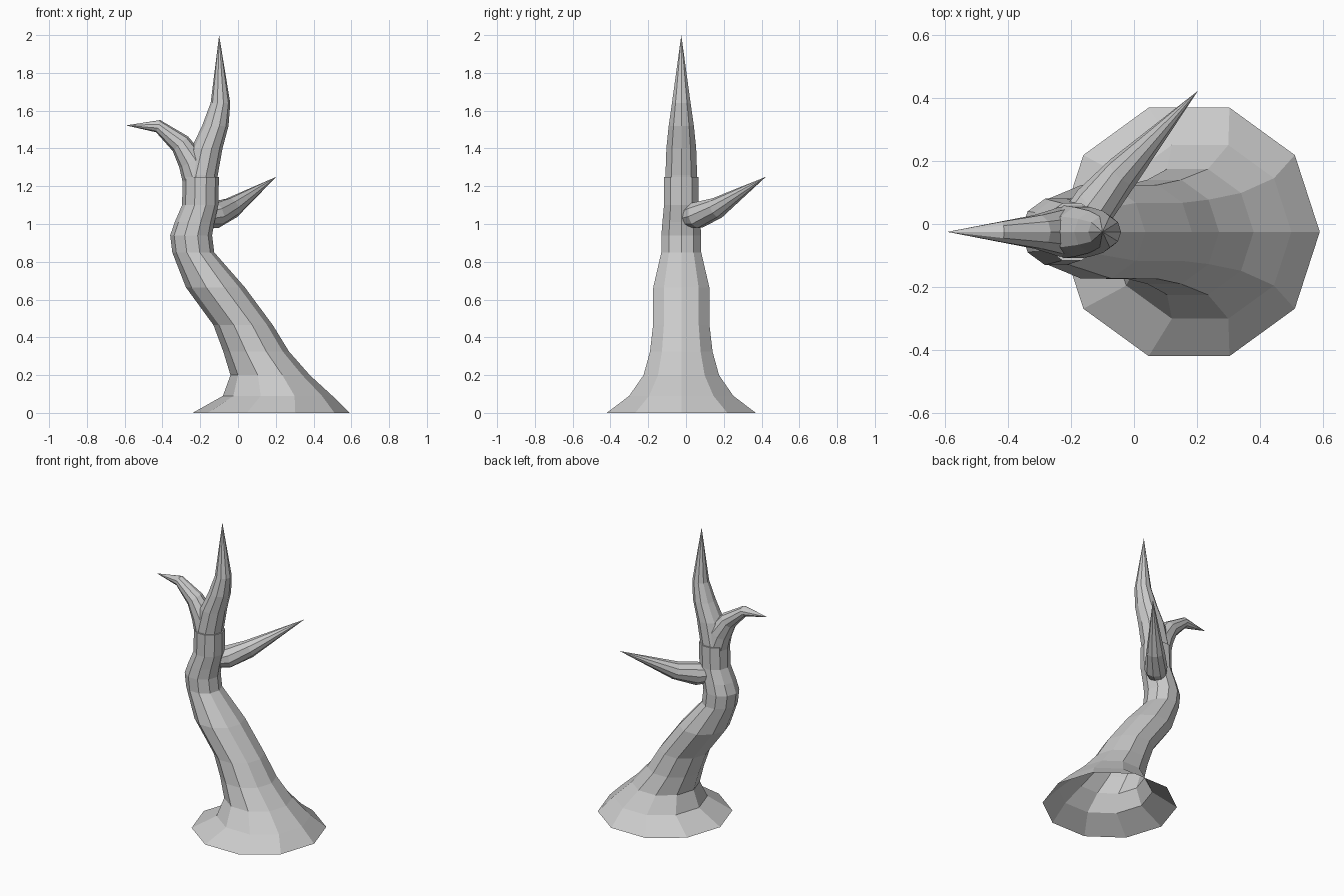
import bpy, bmesh, math
from mathutils import Vector

if "Cube" in bpy.data.objects:
    bpy.data.objects.remove(bpy.data.objects["Cube"])

SIDES = 10
Y = -0.025  # trunk plane


def tube(name, rings, tip=None, level=False, cap_top=False, cap_start=True):
    """Loft rings (x, y, z, radius) into a faceted limb, optionally ending in a point."""
    bm = bmesh.new()
    pts = [Vector(r[:3]) for r in rings] + ([Vector(tip)] if tip else [])
    loops = []
    for i, ring in enumerate(rings):
        d = pts[min(i + 1, len(pts) - 1)] - pts[max(i - 1, 0)]
        if level:
            d = Vector((0, 0, 1))
        d.normalize()
        side = Vector((0, 1, 0)).cross(d).normalized()
        up = d.cross(side)
        loops.append([bm.verts.new(pts[i] + ring[3] * (
            side * math.cos(2 * math.pi * k / SIDES) +
            up * math.sin(2 * math.pi * k / SIDES))) for k in range(SIDES)])
    for a, b in zip(loops, loops[1:]):
        for k in range(SIDES):
            n = (k + 1) % SIDES
            bm.faces.new((a[k], a[n], b[n], b[k]))
    if tip:
        t = bm.verts.new(tip)
        for k in range(SIDES):
            bm.faces.new((loops[-1][k], loops[-1][(k + 1) % SIDES], t))
    if cap_top:
        bm.faces.new(loops[-1])
    if cap_start:
        bm.faces.new(loops[0][::-1])
    me = bpy.data.meshes.new(name)
    bm.to_mesh(me)
    bm.free()
    ob = bpy.data.objects.new(name, me)
    bpy.context.collection.objects.link(ob)
    return ob


# Flared, swaying trunk, open underneath
trunk = [(0.175, 0.0, 0.415), (0.21, 0.09, 0.29), (0.17, 0.2, 0.21),
         (0.096, 0.325, 0.174), (0.027, 0.465, 0.157), (-0.12, 0.665, 0.156),
         (-0.237, 0.85, 0.111), (-0.248, 0.94, 0.111), (-0.23, 1.01, 0.105),
         (-0.2, 1.1, 0.096), (-0.197, 1.25, 0.096)]
tube("trunk", [(x, Y, z, r) for x, z, r in trunk], level=True,
     cap_top=True, cap_start=False)

# Main upward spike
spike = [(-0.2, 1.18, 0.085), (-0.195, 1.26, 0.088), (-0.165, 1.4, 0.083),
         (-0.12, 1.52, 0.07), (-0.093, 1.64, 0.052)]
tube("top_spike", [(x, Y, z, r) for x, z, r in spike],
     tip=(-0.1, Y, 2.0), level=True)

# Hooked branch to the left
hook = [(-0.2, 1.12, 0.08), (-0.212, 1.24, 0.083), (-0.245, 1.33, 0.073),
        (-0.305, 1.425, 0.056), (-0.423, 1.518, 0.034)]
tube("left_branch", [(x, Y, z, r) for x, z, r in hook],
     tip=(-0.593, Y, 1.522))

# Straight thorn branch to the back right
tube("back_branch", [(-0.19, 0.0, 1.04, 0.055), (-0.125, 0.06, 1.047, 0.072),
                     (-0.035, 0.165, 1.085, 0.057)],
     tip=(0.203, 0.423, 1.25))
